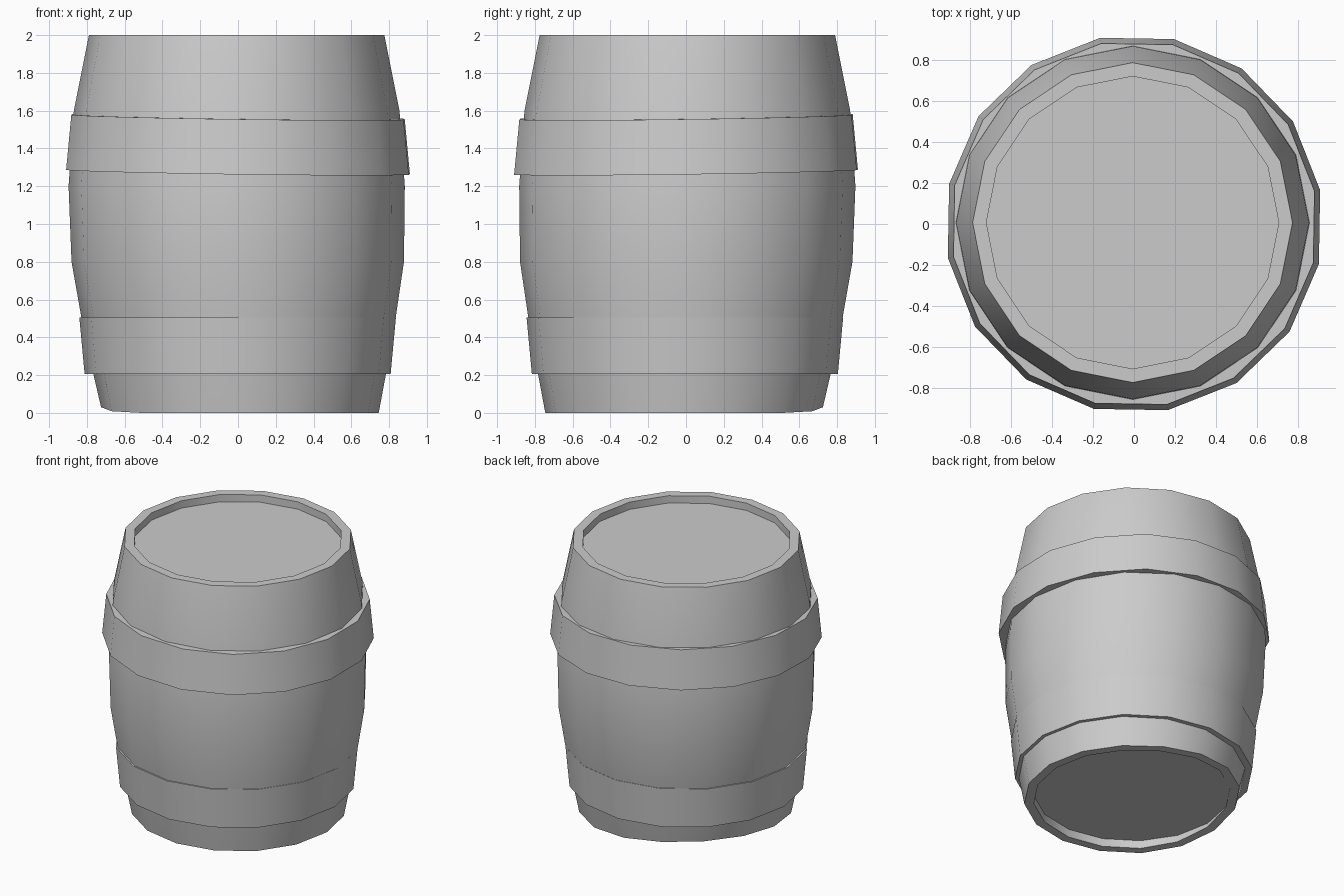
import bpy, bmesh
from math import sin, cos, pi, radians

if "Cube" in bpy.data.objects:
    bpy.data.objects.remove(bpy.data.objects["Cube"])

SIDES = 16

def lathe(name, profile, rotation=0.0, caps=False, closed=False, warp=None):
    """Spin an (r, z) profile into a 16-sided solid, with an optional vertex warp."""
    bm = bmesh.new()
    rings = []
    for i, (r, z) in enumerate(profile):
        ring = []
        for k in range(SIDES):
            a = 2 * pi * k / SIDES + rotation
            co = (r * cos(a), r * sin(a), z)
            ring.append(bm.verts.new(warp(*co, a) if warp else co))
        rings.append(ring)
    pairs = list(zip(rings, rings[1:]))
    if closed:
        pairs.append((rings[-1], rings[0]))
    for lo, hi in pairs:
        for k in range(SIDES):
            n = (k + 1) % SIDES
            bm.faces.new((lo[k], lo[n], hi[n], hi[k]))
    if caps:
        bm.faces.new(rings[0])
        bm.faces.new(rings[-1])
    bmesh.ops.recalc_face_normals(bm, faces=bm.faces)
    mesh = bpy.data.meshes.new(name)
    bm.to_mesh(mesh)
    bm.free()
    obj = bpy.data.objects.new(name, mesh)
    bpy.context.collection.objects.link(obj)
    bpy.ops.object.select_all(action='DESELECT')
    obj.select_set(True)
    bpy.context.view_layer.objects.active = obj
    bpy.ops.object.shade_smooth_by_angle(angle=radians(30))
    return obj

def worn(x, y, z, a):
    """Slight lean of the staves, and a worn lift on the back-left of the foot."""
    s = -0.01 + 0.017 * min(z / 1.2, 1.0)
    lift = 0.06 * max(0.0, cos(a - 0.75 * pi)) ** 2 if z < 0.03 else 0.0
    return (x - s, y + s, z + lift)

def tilted(x, y, z, a):
    """The upper hoop sits slightly crooked."""
    return (x, y, z + 0.014 * (y - x))

# Barrel staves with recessed lids at both ends
lathe("barrel_body", [
    (0.67, 0.06), (0.67, 0.0), (0.735, 0.0), (0.815, 0.4), (0.88, 0.8),
    (0.89, 1.2), (0.862, 1.6), (0.782, 2.0), (0.715, 2.0), (0.715, 1.945)],
    caps=True, warp=worn)

# Lower hoop
lathe("lower_hoop", [(0.72, 0.205), (0.81, 0.205), (0.838, 0.505), (0.74, 0.505)],
      closed=True, warp=lambda x, y, z, a: (x - 0.002, y - 0.006, z))

# Upper hoop, turned and crooked
lathe("upper_hoop", [(0.82, 1.275), (0.925, 1.275), (0.897, 1.567), (0.80, 1.567)],
      rotation=radians(10.3), closed=True, warp=tilted)
